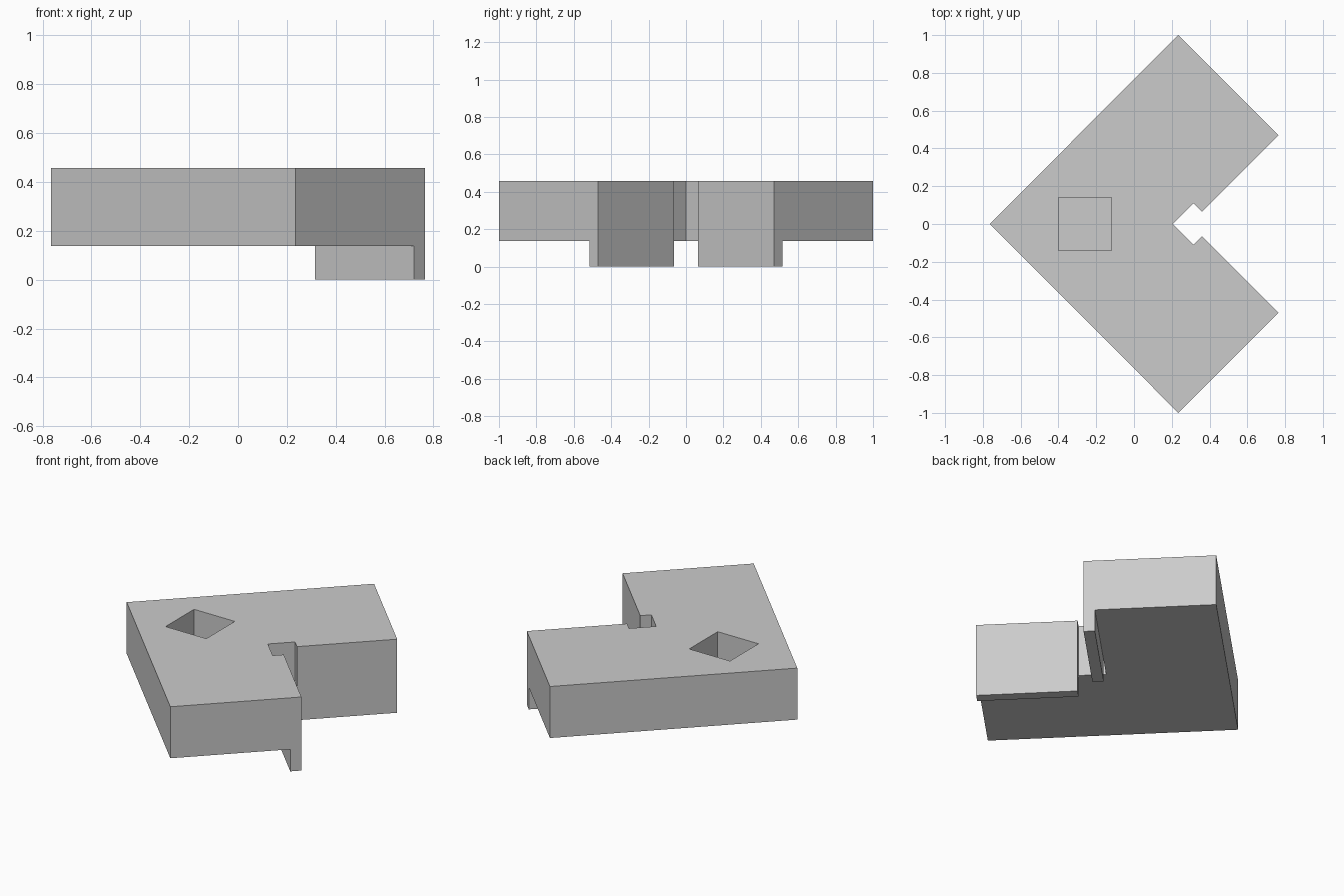
import bpy
import bmesh

cube = bpy.data.objects.get("Cube")
if cube:
    bpy.data.objects.remove(cube, do_unlink=True)

GREY = (0.6, 0.6, 0.6, 1.0)
grey = bpy.data.materials.new("plain grey")
grey.use_nodes = True
grey.diffuse_color = GREY
grey.node_tree.nodes["Principled BSDF"].inputs["Base Color"].default_value = GREY

TOP, LEDGE, POCKET_FLOOR = 0.457, 0.137, 0.2


def prism(name, outline, bottom, top):
    """Extrude a flat outline upward into a solid."""
    bm = bmesh.new()
    face = bm.faces.new([bm.verts.new((x, y, bottom)) for x, y in outline])
    up = bmesh.ops.extrude_face_region(bm, geom=[face])["geom"]
    for v in up:
        if isinstance(v, bmesh.types.BMVert):
            v.co.z = top
    bmesh.ops.recalc_face_normals(bm, faces=bm.faces)
    mesh = bpy.data.meshes.new(name)
    bm.to_mesh(mesh)
    bm.free()
    mesh.materials.append(grey)
    obj = bpy.data.objects.new(name, mesh)
    bpy.context.collection.objects.link(obj)
    return obj


def combine(target, tool, operation):
    """Apply a boolean and discard the tool."""
    mod = target.modifiers.new(operation, 'BOOLEAN')
    mod.operation = operation
    mod.solver = 'EXACT'
    mod.object = tool
    bpy.context.view_layer.objects.active = target
    bpy.ops.object.modifier_apply(modifier=mod.name)
    bpy.data.objects.remove(tool, do_unlink=True)


# L-shaped block with a small square notch in its inner corner
half = [(0.235, 1.0), (0.765, 0.47), (0.36, 0.065), (0.315, 0.11)]
outline = [(-0.765, 0)] + half + [(0.205, 0)] + [(x, -y) for x, y in reversed(half)]
block = prism("corner_block", outline, LEDGE, TOP)

# Lip hanging below the inner edge of each arm
lip = [(0.36, 0.065), (0.765, 0.47), (0.72, 0.515), (0.315, 0.11)]
for side, name in ((1, "left_lip"), (-1, "right_lip")):
    combine(block, prism(name, [(x, y * side) for x, y in lip], 0, TOP), 'UNION')

# Square pocket sunk into the top
pocket = [(-0.4, -0.14), (-0.12, -0.14), (-0.12, 0.14), (-0.4, 0.14)]
combine(block, prism("pocket_cutter", pocket, POCKET_FLOOR, TOP + 0.1), 'DIFFERENCE')
